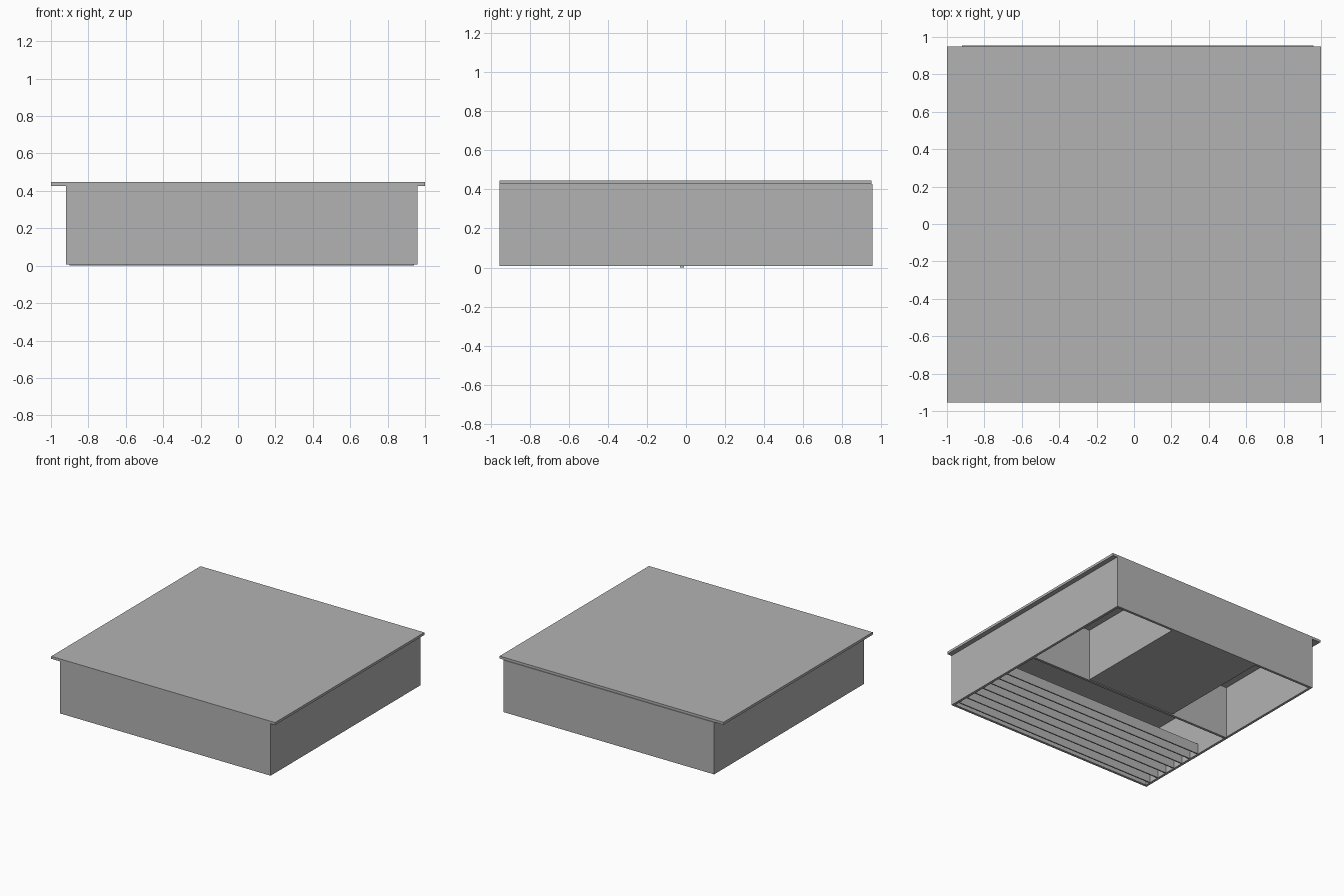
import bpy

cube = bpy.data.objects.get("Cube")
if cube:
    bpy.data.objects.remove(cube, do_unlink=True)

grey = bpy.data.materials.new("plain_grey")
grey.use_nodes = True
GREY = (0.45, 0.45, 0.45, 1)
grey.diffuse_color = GREY
grey.node_tree.nodes["Principled BSDF"].inputs["Base Color"].default_value = GREY


def board(name, x, y, z):
    """Flat board filling the given x, y and z ranges."""
    sides = (x, y, z)
    bpy.ops.mesh.primitive_cube_add(size=1, location=[(a + b) / 2 for a, b in sides])
    ob = bpy.context.object
    ob.name = name
    ob.scale = [b - a for a, b in sides]
    bpy.ops.object.transform_apply(location=False, rotation=False, scale=True)
    ob.data.materials.append(grey)
    return ob


T = 0.02                        # board thickness
LEFT, RIGHT = 0.96, -0.92       # outer faces of the side walls
FRONT, BACK = -0.955, 0.955
BASE, TOP = 0.007, 0.427
HEIGHT = (BASE, TOP)
INSIDE = (RIGHT + T, LEFT - T)

# Lid with side overhangs
board("lid", (-1, 1), (FRONT, BACK - 0.005), (TOP, TOP + T))

# Outer walls
board("left_wall", (LEFT - T, LEFT), (FRONT, BACK - T), HEIGHT)
board("right_wall", (RIGHT, RIGHT + T), (FRONT, BACK - T), HEIGHT)
board("front_wall", INSIDE, (FRONT, FRONT + T), HEIGHT)
board("back_wall", (RIGHT, LEFT), (BACK - T, BACK), HEIGHT)

# Cross divider and the closed middle box behind it
board("cross_divider", INSIDE, (-0.03, -0.01), (0, TOP))
MID = (-0.38, 0.42)
BAY = (-0.01, BACK - T)
board("left_partition", (MID[1] - T, MID[1]), BAY, HEIGHT)
board("right_partition", (MID[0], MID[0] + T), BAY, HEIGHT)
board("middle_floor", (MID[0] + T, MID[1] - T), BAY, (BASE, BASE + T))

# Row of upright slats in the front bay
for i in range(7):
    y = -0.335 - i * 0.092
    board(f"slat_{i + 1}", INSIDE, (y - 0.01, y), (BASE, 0.09))
